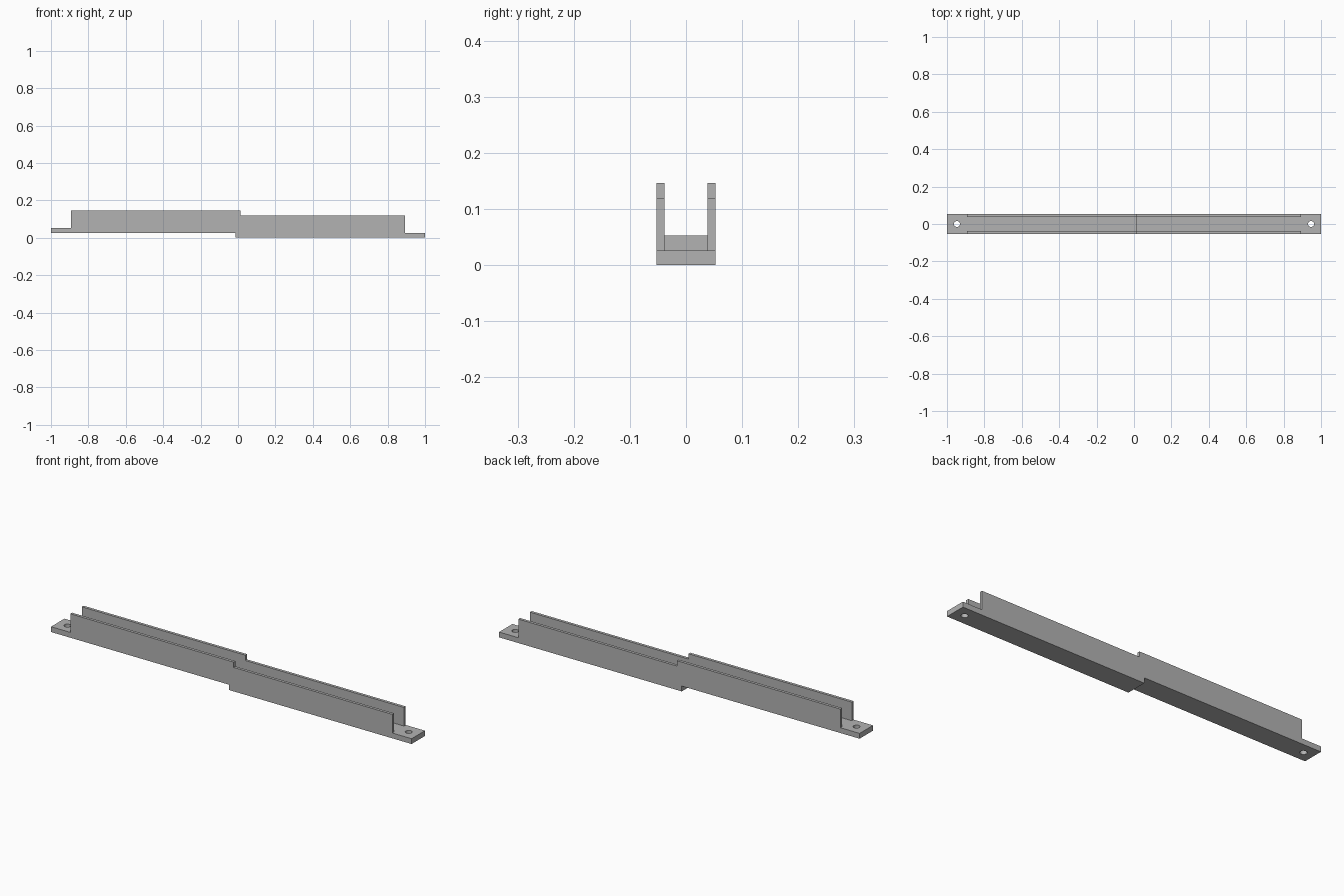
import bpy
import bmesh

cube = bpy.data.objects.get("Cube")
if cube:
    bpy.data.objects.remove(cube, do_unlink=True)

U = 2 / 150             # length module
STEP = 2 * U            # floor thickness and height offset between halves
HALF_WIDTH = 0.0528
INNER = 0.0385          # half width of the channel
WALL_END = 1 - 8 * U
LOW_TOP = 9 * U
HIGH_TOP = LOW_TOP + STEP

grey = bpy.data.materials.new("mid grey")
grey.use_nodes = True
colour = (0.45, 0.45, 0.45, 1)
grey.diffuse_color = colour
grey.node_tree.nodes["Principled BSDF"].inputs["Base Color"].default_value = colour


def prism(name, profile, half):
    """Extrude an XZ profile across y from -half to +half."""
    bm = bmesh.new()
    face = bm.faces.new([bm.verts.new((x, -half, z)) for x, z in profile])
    result = bmesh.ops.extrude_face_region(bm, geom=[face])
    verts = [v for v in result["geom"] if isinstance(v, bmesh.types.BMVert)]
    bmesh.ops.translate(bm, verts=verts, vec=(0, 2 * half, 0))
    bmesh.ops.recalc_face_normals(bm, faces=bm.faces)
    mesh = bpy.data.meshes.new(name)
    bm.to_mesh(mesh)
    bm.free()
    obj = bpy.data.objects.new(name, mesh)
    bpy.context.collection.objects.link(obj)
    return obj


def cut(target, cutter):
    """Subtract the cutter, then discard it."""
    mod = target.modifiers.new("cut", 'BOOLEAN')
    mod.operation = 'DIFFERENCE'
    mod.solver = 'EXACT'
    mod.object = cutter
    bpy.context.view_layer.objects.active = target
    bpy.ops.object.modifier_apply(modifier=mod.name)
    bpy.data.objects.remove(cutter, do_unlink=True)


# Stepped rail with a thin mounting tab at each end
rail = prism("stepped_channel_rail", [
    (-1, STEP), (-U, STEP), (-U, 0), (1, 0),
    (1, STEP), (WALL_END, STEP), (WALL_END, LOW_TOP), (U, LOW_TOP),
    (U, HIGH_TOP), (-WALL_END, HIGH_TOP), (-WALL_END, 2 * STEP), (-1, 2 * STEP),
], HALF_WIDTH)
rail.data.materials.append(grey)

# Open channel between the two side walls, following the floor step
cut(rail, prism("channel_cutter", [
    (-WALL_END - U, 2 * STEP), (U, 2 * STEP), (U, STEP), (WALL_END + U, STEP),
    (WALL_END + U, 0.2), (-WALL_END - U, 0.2),
], INNER))

# Screw holes through the tabs
for side in (-1, 1):
    bpy.ops.mesh.primitive_cylinder_add(
        vertices=32, radius=0.016, depth=0.3, location=(side * (1 - 4 * U), 0, 0))
    cut(rail, bpy.context.object)

# Smooth hole walls with crisp edges elsewhere
bpy.ops.object.select_all(action='DESELECT')
rail.select_set(True)
bpy.context.view_layer.objects.active = rail
bpy.ops.object.shade_smooth_by_angle()
